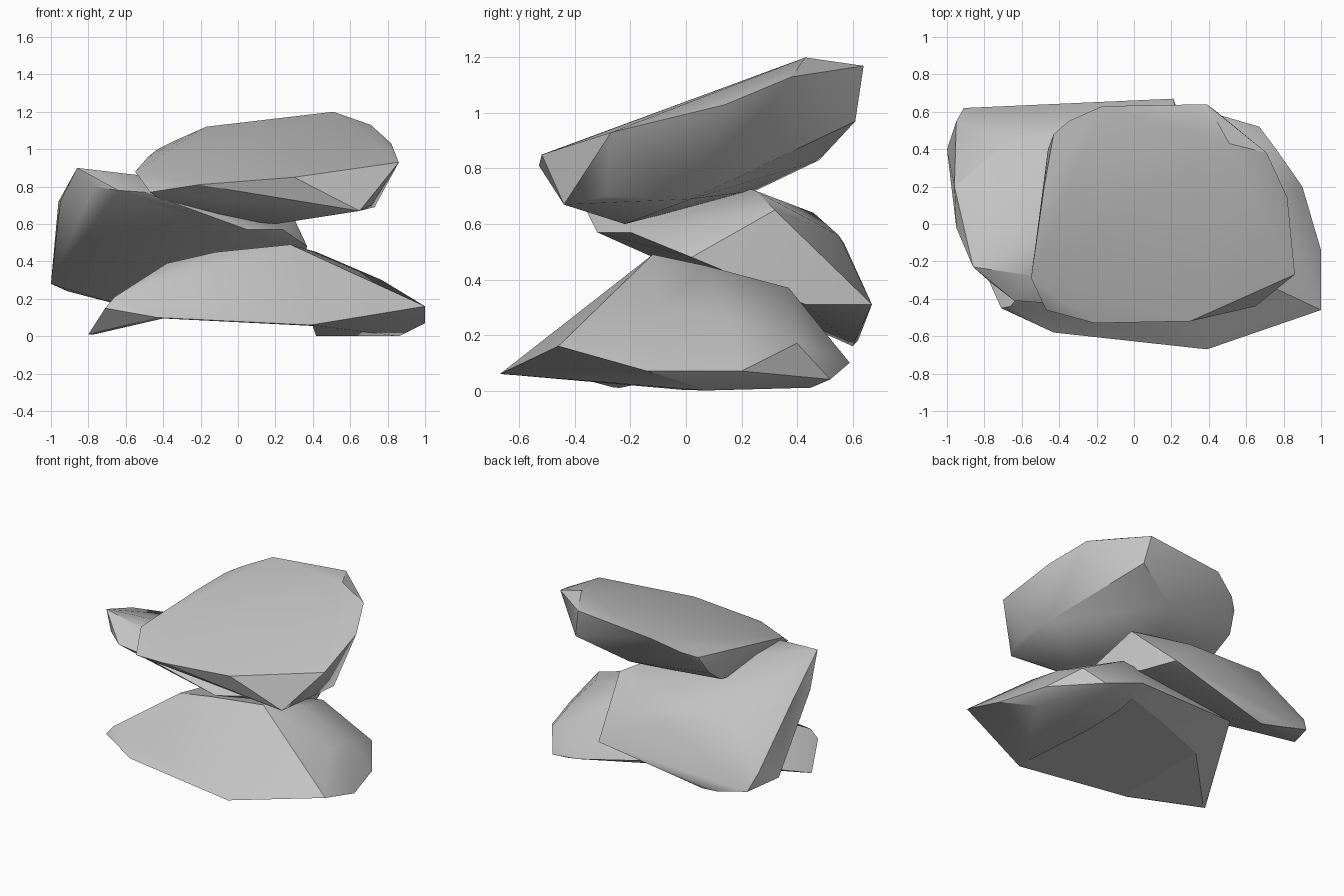
import bpy
import bmesh
import math

default_cube = bpy.data.objects.get("Cube")
if default_cube:
    bpy.data.objects.remove(default_cube, do_unlink=True)


def make_material(name, colour):
    material = bpy.data.materials.new(name)
    material.use_nodes = True
    material.diffuse_color = colour
    shader = material.node_tree.nodes["Principled BSDF"]
    shader.inputs["Base Color"].default_value = colour
    shader.inputs["Roughness"].default_value = 0.9
    return material


def make_rock(name, rims, material):
    """Wrap a faceted stone around its upper and lower rims."""
    mesh = bpy.data.meshes.new(name)
    bm = bmesh.new()
    for rim in rims:
        for point in rim:
            bm.verts.new(point)
    hull = bmesh.ops.convex_hull(bm, input=bm.verts[:])
    leftovers = {v for v in hull["geom_interior"] + hull["geom_unused"]
                 if isinstance(v, bmesh.types.BMVert)}
    bmesh.ops.delete(bm, geom=list(leftovers), context="VERTS")
    bmesh.ops.recalc_face_normals(bm, faces=bm.faces[:])
    bm.to_mesh(mesh)
    bm.free()
    mesh.materials.append(material)
    rock = bpy.data.objects.new(name, mesh)
    bpy.context.collection.objects.link(rock)
    return rock


def soften(rock):
    """Blend shallow facets and keep the broken edges crisp."""
    bpy.ops.object.select_all(action="DESELECT")
    rock.select_set(True)
    bpy.context.view_layer.objects.active = rock
    bpy.ops.object.shade_smooth_by_angle(angle=math.radians(30))


stone = make_material("grey stone", (0.55, 0.55, 0.55, 1))

# Bottom rock: broad wedge with a raised plateau
bottom_plateau = [(-.38, -.1, .39), (-.12, -.14, .45), (.28, -.12, .49),
                  (.42, .07, .45), (.4, .37, .37), (.77, -.1, .3),
                  (.76, .16, .26), (-.47, .39, .24)]
bottom_rim = [(-.66, -.44, .21), (-.71, -.45, .15), (-.43, -.58, .1),
              (.39, -.67, .06), (1, -.46, .16), (1, -.14, .07),
              (.9, .2, .07), (.76, .4, .17), (.67, .52, .04),
              (.43, .59, .1)]
bottom_feet = [(-.8, -.25, .01), (.45, .07, 0), (.86, .07, 0), (.6, .45, .01)]
bottom_rock = make_rock("bottom_rock",
                        [bottom_plateau, bottom_rim, bottom_feet], stone)

# Hollow under the bottom rock, between its feet
hollow_profile = [(-.79, -.1), (-.79, .005), (-.4, .095), (.4, .055), (.45, -.1)]
hollow = make_rock("hollow_cutter",
                   [[(x, y, z) for x, z in hollow_profile] for y in (-1, 1)],
                   stone)
hollow.hide_render = True
hollow.hide_viewport = True
cut = bottom_rock.modifiers.new("hollow", "BOOLEAN")
cut.operation = "DIFFERENCE"
cut.solver = "EXACT"
cut.object = hollow

# Middle rock: slab leaning up to the front, low at the back
middle_top = [(-.86, -.23, .9), (-.52, -.28, .86), (-.95, -.02, .72),
              (-.96, .2, .72), (-.65, .46, .64), (-.1, .1, .74),
              (.16, .25, .72), (.29, .32, .65), (0, .55, .56),
              (-.2, .57, .53), (-.95, .55, .36)]
middle_under = [(-.77, -.31, .8), (-.64, -.41, .78), (-.5, -.42, .77),
                (-.3, -.33, .65), (.05, -.32, .57), (.24, -.2, .57),
                (.37, .02, .48), (.21, .67, .31), (.3, .43, .31),
                (-1, .4, .28), (-.91, .62, .24), (-.68, .62, .18),
                (-.55, .6, .16)]
middle_rock = make_rock("middle_rock", [middle_top, middle_under], stone)

# Top rock: rounded slab rising to the back
top_face = [(-.55, -.29, .88), (-.47, -.46, .77), (-.21, -.53, .81),
            (.3, -.52, .85), (.65, -.44, .67), (.86, -.27, .93),
            (.82, .14, 1.03), (.71, .38, 1.13), (.51, .43, 1.2),
            (.39, .64, 1.17), (-.17, .63, 1.12), (-.35, .55, 1.04),
            (-.43, .48, 1), (-.48, .2, .96)]
top_under = [(.71, -.29, .7), (.73, .02, .69), (.43, .61, .97),
             (.1, .48, .83), (-.46, .4, .87), (-.44, .24, .76),
             (-.44, .14, .74), (0, .25, .72), (.2, -.22, .6),
             (-.12, -.2, .63), (-.3, -.28, .65)]
top_rock = make_rock("top_rock", [top_face, top_under], stone)

for rock in (bottom_rock, middle_rock, top_rock):
    soften(rock)
